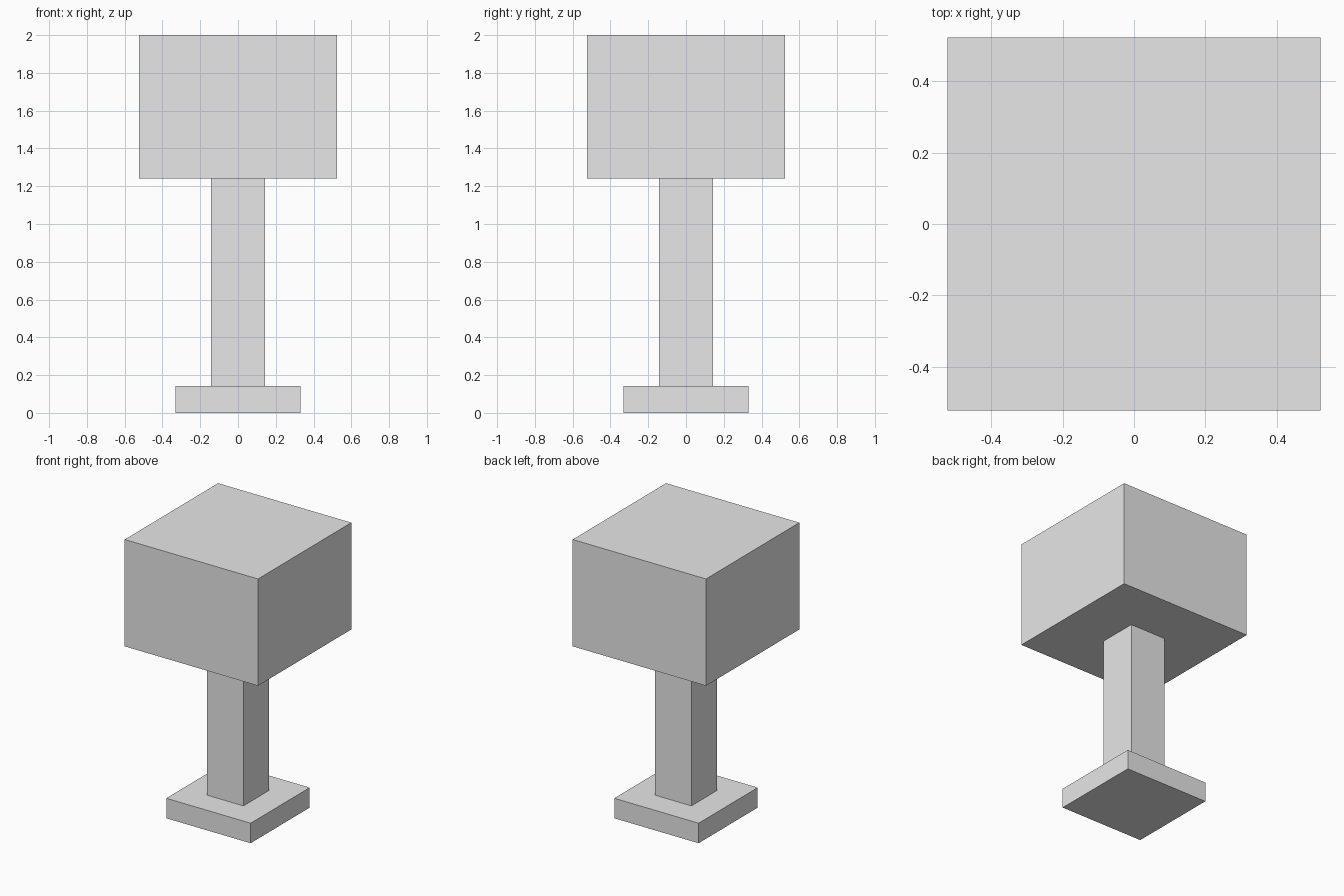
import bpy

cube = bpy.data.objects.get("Cube")
if cube:
    bpy.data.objects.remove(cube, do_unlink=True)

# Single plain grey material
grey = bpy.data.materials.new("plain_grey")
grey.use_nodes = True
colour = (0.8, 0.8, 0.8, 1.0)
grey.diffuse_color = colour
grey.node_tree.nodes["Principled BSDF"].inputs["Base Color"].default_value = colour


def square_block(name, width, bottom, top):
    """Centred square block between two heights."""
    bpy.ops.mesh.primitive_cube_add(size=1, location=(0, 0, (bottom + top) / 2))
    block = bpy.context.object
    block.name = name
    block.scale = (width, width, top - bottom)
    bpy.ops.object.transform_apply(location=False, rotation=False, scale=True)
    block.data.materials.append(grey)
    return block


BASE_TOP = 0.142
HEAD_BOTTOM = 1.242

# Foot plate, post and large block on top
square_block("base", 0.662, 0, BASE_TOP)
square_block("post", 0.284, BASE_TOP, HEAD_BOTTOM)
square_block("head", 1.046, HEAD_BOTTOM, 2)
